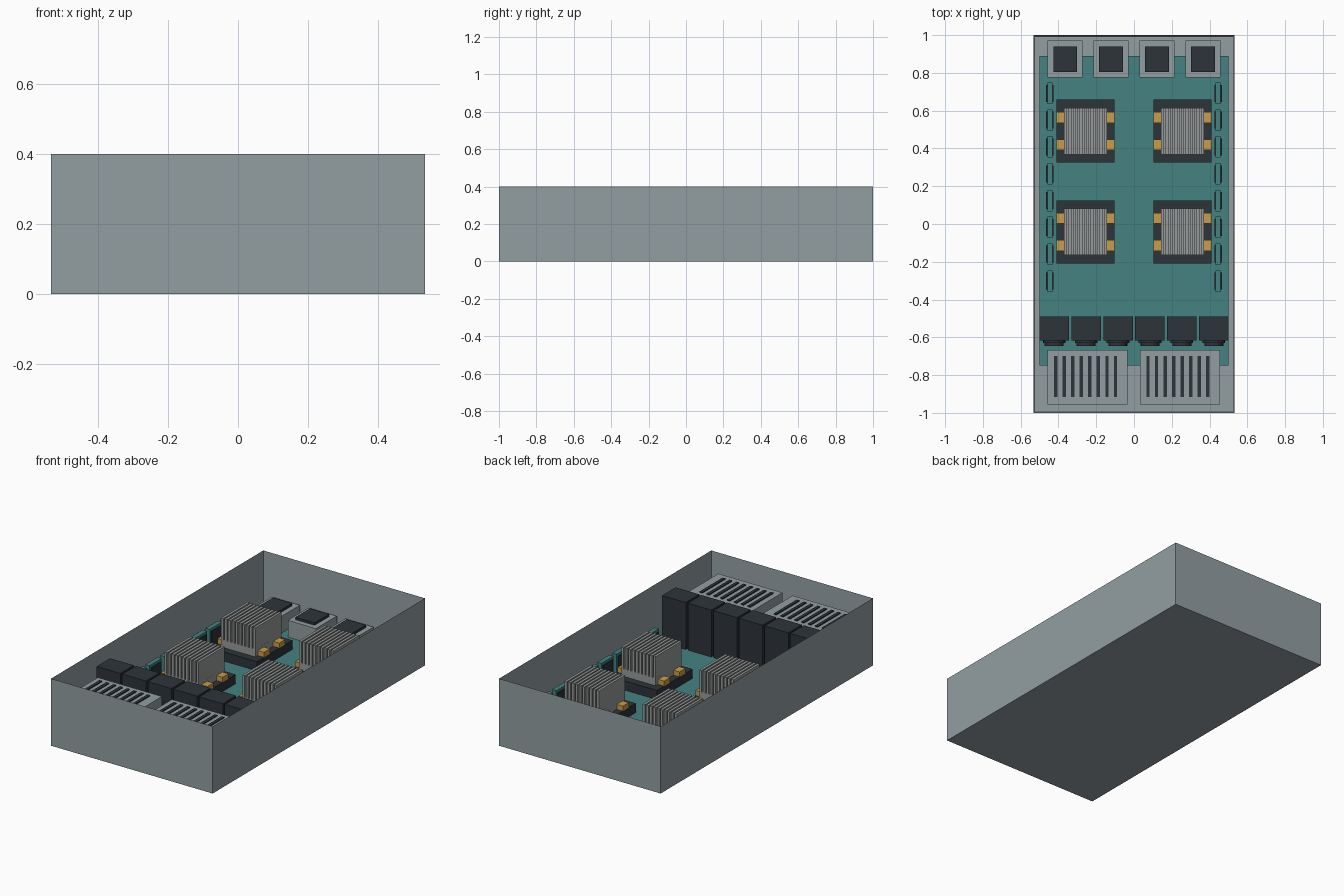
import bpy, bmesh, math
from mathutils import Matrix

if "Cube" in bpy.data.objects:
    bpy.data.objects.remove(bpy.data.objects["Cube"])


def material(name, rgb):
    m = bpy.data.materials.new(name)
    m.use_nodes = True
    m.diffuse_color = (*rgb, 1)
    m.node_tree.nodes["Principled BSDF"].inputs["Base Color"].default_value = (*rgb, 1)
    return m


STEEL = material("blue grey steel", (0.29, 0.345, 0.365))
SILVER = material("silver grey", (0.31, 0.33, 0.325))
TEAL = material("circuit teal", (0.06, 0.225, 0.225))
DARK = material("charcoal", (0.026, 0.034, 0.042))
GOLD = material("contact gold", (0.6, 0.34, 0.065))

FLOOR, BOARD = 0.02, 0.055


def add_box(bm, x, y, z):
    """Add a box given (min, max) pairs on each axis."""
    size = [b - a for a, b in (x, y, z)]
    mid = [(a + b) / 2 for a, b in (x, y, z)]
    mat = Matrix.Translation(mid) @ Matrix.Diagonal((*size, 1))
    bmesh.ops.create_cube(bm, size=1, matrix=mat)


def finish(name, bm, mat):
    me = bpy.data.meshes.new(name)
    bm.to_mesh(me)
    bm.free()
    me.materials.append(mat)
    ob = bpy.data.objects.new(name, me)
    bpy.context.collection.objects.link(ob)
    return ob


def boxes(name, mat, *parts):
    bm = bmesh.new()
    for p in parts:
        add_box(bm, *p)
    return finish(name, bm, mat)


def around(c, half):
    return (c - half, c + half)


# Open tray: inset the top face and push it down to the floor
bm = bmesh.new()
add_box(bm, around(0, 0.533), around(0, 1), (0, 0.4))
top = max(bm.faces, key=lambda f: f.calc_center_median().z)
bmesh.ops.inset_region(bm, faces=[top], thickness=0.014)
bmesh.ops.translate(bm, verts=top.verts, vec=(0, 0, FLOOR - 0.4))
finish("tray", bm, STEEL)

# Main circuit board
boxes("circuit_board", TEAL, (around(0, 0.5), (-0.75, 0.89), (FLOOR, BOARD)))

# Processors: base, gold contacts, finned heat sink
for cx in (-0.257, 0.257):
    for cy in (0.492, -0.042):
        boxes("processor_base", DARK,
              (around(cx, 0.154), around(cy, 0.167), (BOARD, 0.11)))
        boxes("gold_contacts", GOLD,
              *[(around(cx + sx * 0.134, 0.02), around(cy + sy * 0.072, 0.028), (0.11, 0.14))
                for sx in (-1, 1) for sy in (-1, 1)])
        boxes("heat_sink_plate", SILVER,
              (around(cx, 0.113), around(cy, 0.123), (0.11, 0.155)))
        boxes("heat_sink_fins", SILVER,
              *[(around(cx + (i - 4.5) * 0.0234, 0.0075), around(cy, 0.123), (0.155, 0.283))
                for i in range(10)])

# Memory cards with dark chips on both faces
for side in (-1, 1):
    x = side * 0.445
    for i in range(8):
        y = 0.692 - i * 0.142
        boxes("memory_card", TEAL, (around(x, 0.014), around(y, 0.057), (BOARD, 0.205)))
        boxes("memory_chips", DARK, (around(x, 0.02), around(y, 0.045), (0.07, 0.19)))

# Row of cooling fans with round rotors on the front
for i in range(6):
    x = (i - 2.5) * 0.169
    boxes("fan_housing", DARK, (around(x, 0.078), (-0.617, -0.49), (BOARD, 0.335)))
    bm = bmesh.new()
    for radius, depth in ((0.06, 0.014), (0.05, 0.028)):
        mat = Matrix.Translation((x, -0.617 - depth / 2, 0.195)) @ Matrix.Rotation(math.pi / 2, 4, "X")
        bmesh.ops.create_cone(bm, cap_ends=True, segments=16, radius1=radius,
                              radius2=radius, depth=depth, matrix=mat)
    finish("fan_rotor", bm, DARK)

# Power supplies with vent slots on top
for x0 in (-0.457, 0.032):
    boxes("power_supply", STEEL, ((x0, x0 + 0.423), (-0.955, -0.667), (FLOOR, 0.3)))
    boxes("vent_slots", DARK,
          *[(around(x0 + 0.042 + i * 0.0453, 0.009), around(-0.808, 0.108), (0.298, 0.306))
            for i in range(8)])

# Rear modules with a dark cap
for i in range(4):
    x = (i - 1.5) * 0.243
    boxes("rear_module", STEEL, (around(x, 0.093), around(0.873, 0.098), (FLOOR, 0.155)))
    boxes("rear_module_cap", DARK, (around(x, 0.063), around(0.873, 0.068), (0.155, 0.17)))
